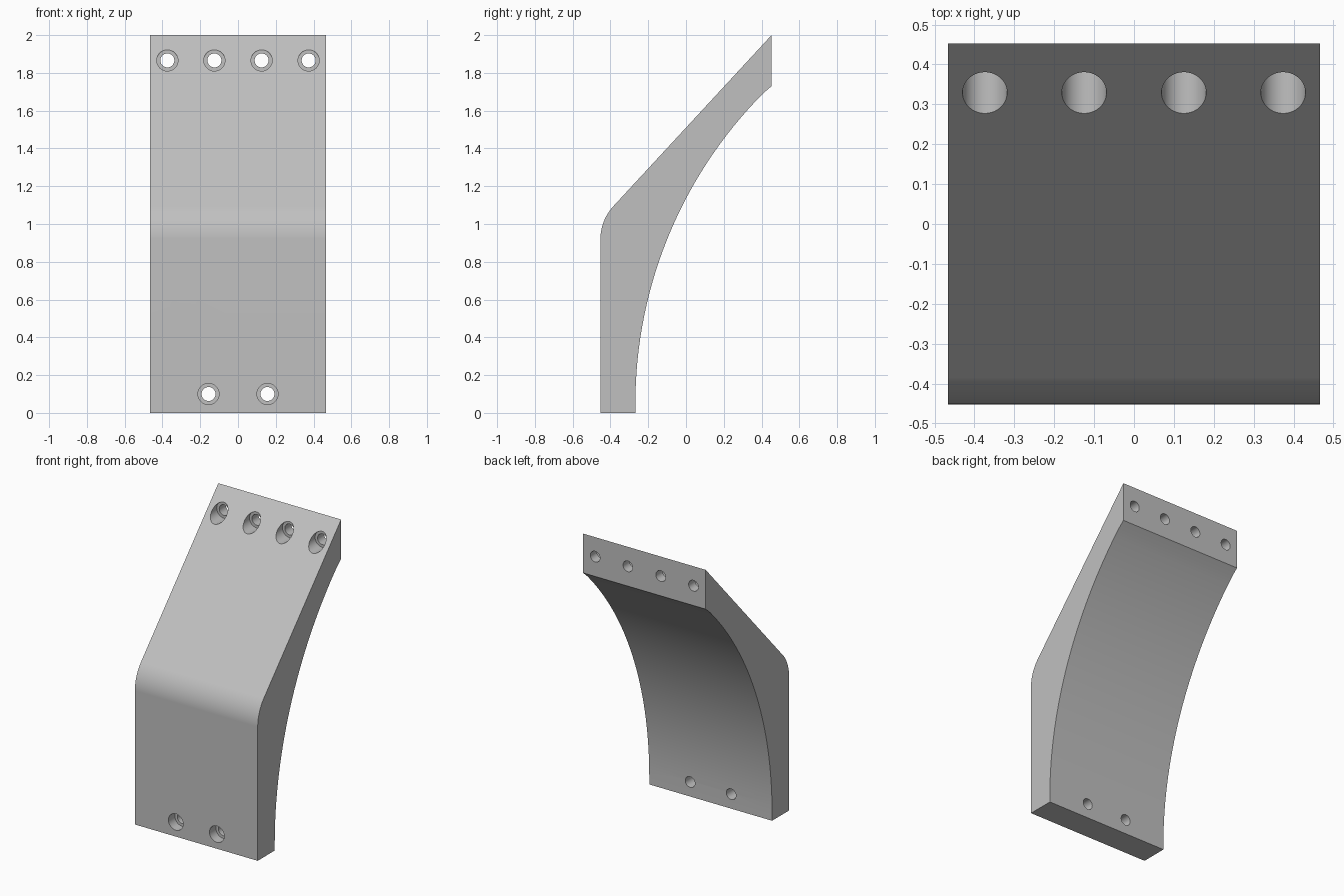
import bpy, bmesh
from math import cos, sin, pi, radians, asin

cube = bpy.data.objects.get("Cube")
if cube:
    bpy.data.objects.remove(cube, do_unlink=True)

grey = bpy.data.materials.new("plain grey")
grey.use_nodes = True
colour = (0.53, 0.53, 0.53, 1)
grey.diffuse_color = colour
grey.node_tree.nodes["Principled BSDF"].inputs["Base Color"].default_value = colour

HALF_W, FRONT, BACK, FOOT_BACK = 0.467, -0.453, 0.453, -0.268


def new_object(name, bm):
    bmesh.ops.recalc_face_normals(bm, faces=bm.faces)
    mesh = bpy.data.meshes.new(name)
    bm.to_mesh(mesh)
    bm.free()
    obj = bpy.data.objects.new(name, mesh)
    bpy.context.collection.objects.link(obj)
    return obj


def arc(cy, cz, r, a0, a1, n):
    """Points (y, z) along a circular arc, angles in radians."""
    angles = [a0 + (a1 - a0) * i / n for i in range(n + 1)]
    return [(cy + r * cos(a), cz + r * sin(a)) for a in angles]


# Side profile: straight foot, rounded bend, slanted top, hollow curved back
bend_r, curve_r, curve_z = 0.256, 2.33, 0.05
curve_y = FOOT_BACK + curve_r
end = pi - asin((1.73 - curve_z) / curve_r)
profile = [(FRONT, 0)]
profile += arc(FRONT + bend_r, 0.92, bend_r, pi, radians(137.3), 12)
profile += [(BACK, 2.0), (BACK, 1.73)]
profile += arc(curve_y, curve_z, curve_r, end, pi, 32)[1:]
profile += [(FOOT_BACK, 0)]

bm = bmesh.new()
side = bm.faces.new([bm.verts.new((-HALF_W, y, z)) for y, z in profile])
extruded = bmesh.ops.extrude_face_region(bm, geom=[side])["geom"]
moved = [v for v in extruded if isinstance(v, bmesh.types.BMVert)]
bmesh.ops.translate(bm, verts=moved, vec=(2 * HALF_W, 0, 0))
bracket = new_object("curved_bracket", bm)
bracket.data.materials.append(grey)


# Stepped cutter for a counterbored bolt hole running front to back
def bolt_hole(bm, x, z, floor_y, sides=40):
    steps = [(FRONT - 0.2, 0.056), (floor_y, 0.056), (floor_y, 0.037), (BACK + 0.2, 0.037)]
    rings = [[bm.verts.new((x + r * cos(2 * pi * i / sides), y, z + r * sin(2 * pi * i / sides)))
              for i in range(sides)] for y, r in steps]
    bm.faces.new(rings[0])
    bm.faces.new(rings[-1])
    for a, b in zip(rings, rings[1:]):
        for i in range(sides):
            j = (i + 1) % sides
            bm.faces.new((a[i], a[j], b[j], b[i]))


bm = bmesh.new()
for sign in (-1, 1):
    for x in (0.125, 0.374):
        bolt_hole(bm, sign * x, 1.866, BACK - 0.07)
    bolt_hole(bm, sign * 0.156, 0.1, FRONT + 0.07)
cutter = new_object("bolt_hole_cutter", bm)
cutter.data.materials.append(grey)
cutter.hide_render = True

# Cut the holes, then smooth the curves and keep the edges crisp
cut = bracket.modifiers.new("bolt holes", "BOOLEAN")
cut.operation = "DIFFERENCE"
cut.solver = "EXACT"
cut.object = cutter
bpy.ops.object.select_all(action="DESELECT")
bracket.select_set(True)
bpy.context.view_layer.objects.active = bracket
bpy.ops.object.modifier_apply(modifier=cut.name)
bpy.data.objects.remove(cutter, do_unlink=True)
bpy.ops.object.shade_smooth_by_angle(angle=radians(25))
weighted = bracket.modifiers.new("even shading", "WEIGHTED_NORMAL")
weighted.keep_sharp = True
